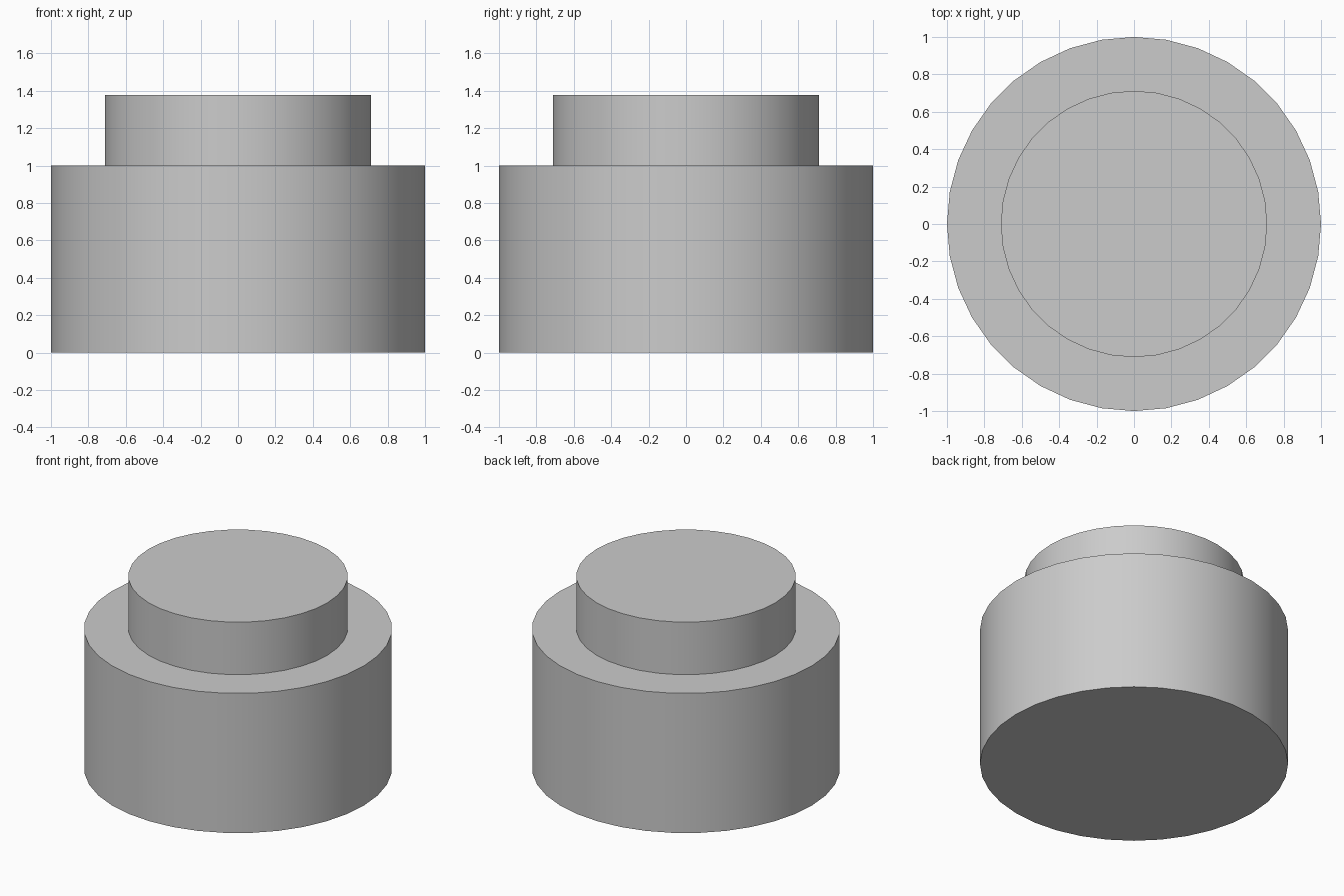
import bpy, math

if "Cube" in bpy.data.objects:
    bpy.data.objects.remove(bpy.data.objects["Cube"])

SIDES = 36


def cylinder(name, radius, bottom, top):
    bpy.ops.mesh.primitive_cylinder_add(
        vertices=SIDES, radius=radius, depth=top - bottom,
        location=(0, 0, (bottom + top) / 2))
    obj = bpy.context.object
    obj.name = name
    bpy.ops.object.shade_smooth_by_angle(angle=math.radians(30))
    return obj


# Wide drum standing on the ground
cylinder("base_drum", 1.0, 0.0, 1.0)

# Narrower disc resting on the drum
cylinder("top_disc", 0.712, 1.0, 1.376)
